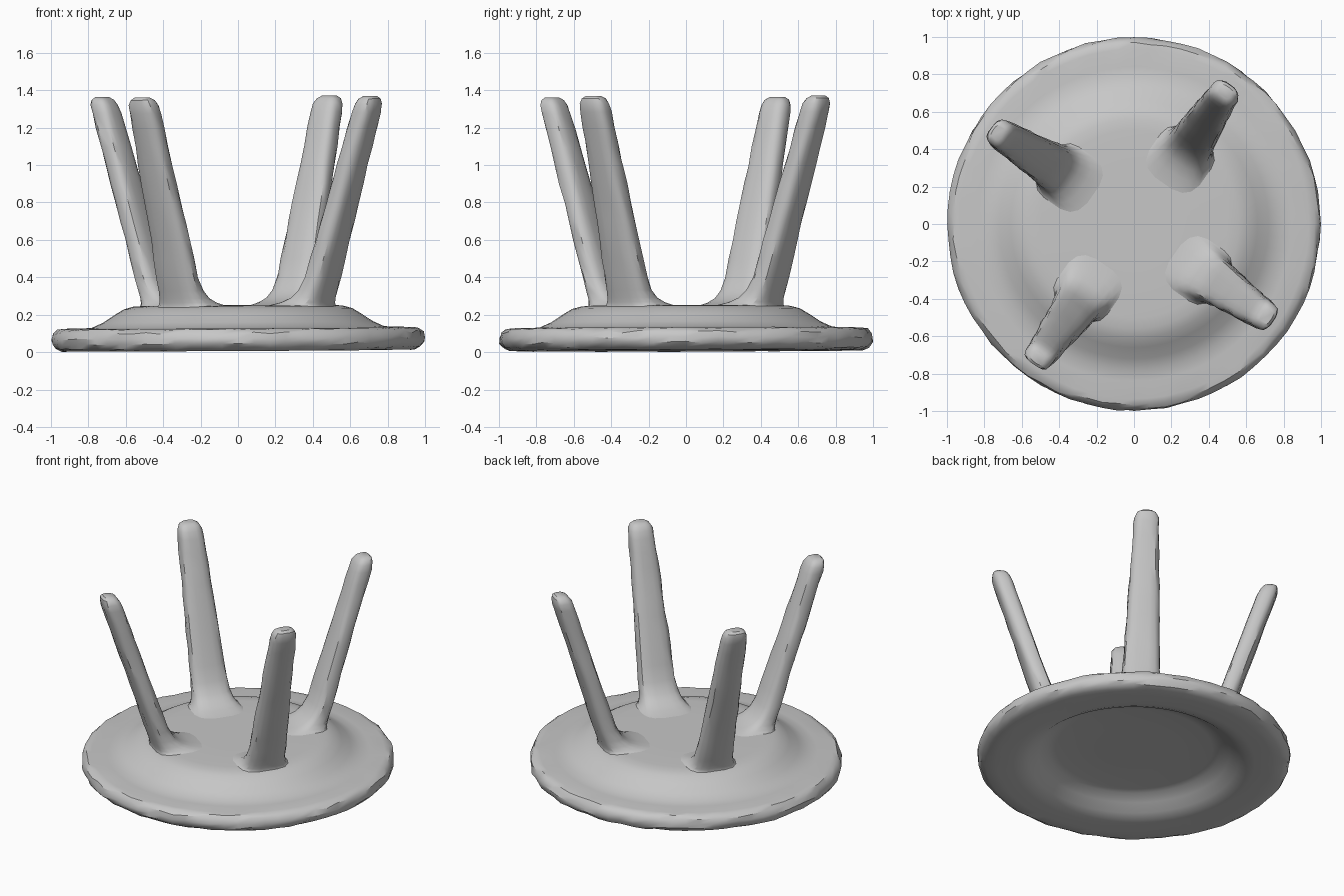
import bpy, bmesh, math, random
from mathutils import Vector

if "Cube" in bpy.data.objects:
    bpy.data.objects.remove(bpy.data.objects["Cube"])

random.seed(4)

grey = bpy.data.materials.new("plain_grey")
grey.diffuse_color = (0.57, 0.57, 0.57, 1)
grey.use_nodes = True
grey.node_tree.nodes["Principled BSDF"].inputs["Base Color"].default_value = grey.diffuse_color


def lean(p):
    # whole piece sits very slightly out of level
    return Vector((p[0], p[1], p[2] + 0.006 * p[0] + 0.003 * p[1]))


def skin(name, rings, angle):
    """Join equal-length rings of points into a capped tube."""
    bm = bmesh.new()
    loops = [[bm.verts.new(lean(p)) for p in ring] for ring in rings]
    n = len(loops[0])
    for a, b in zip(loops, loops[1:]):
        for i in range(n):
            j = (i + 1) % n
            bm.faces.new((a[i], a[j], b[j], b[i]))
    bm.faces.new(loops[0][::-1])
    bm.faces.new(loops[-1])
    bmesh.ops.recalc_face_normals(bm, faces=bm.faces)
    me = bpy.data.meshes.new(name)
    bm.to_mesh(me)
    bm.free()
    me.materials.append(grey)
    ob = bpy.data.objects.new(name, me)
    bpy.context.collection.objects.link(ob)
    bpy.ops.object.select_all(action='DESELECT')
    ob.select_set(True)
    bpy.context.view_layer.objects.active = ob
    bpy.ops.object.shade_smooth_by_angle(angle=math.radians(angle))


# Seat: dished round plate, from the underside centre round the rim to the top
# (radius, height, roughness)
profile = [
    (0.25, 0.122, 0), (0.50, 0.122, 0), (0.55, 0.114, 0), (0.61, 0.078, 0),
    (0.67, 0.036, 0), (0.72, 0.015, 0), (0.77, 0.009, 0), (0.88, 0.009, 0),
    (0.945, 0.009, 0.003), (0.978, 0.024, 0.008), (0.995, 0.048, 0.008),
    (0.998, 0.075, 0.006), (0.989, 0.105, 0.009), (0.968, 0.123, 0.006),
    (0.935, 0.129, 0.002), (0.84, 0.130, 0), (0.78, 0.135, 0),
    (0.72, 0.162, 0), (0.66, 0.202, 0), (0.61, 0.232, 0), (0.56, 0.246, 0),
    (0.50, 0.250, 0), (0.25, 0.250, 0),
]
SEG = 72
rings = []
for r, z, rough in profile:
    ring = []
    for i in range(SEG):
        a = 2 * math.pi * i / SEG
        rr = r + random.uniform(-rough, rough * 0.6)
        zz = z + random.uniform(-rough, rough) * 0.8
        ring.append((rr * math.cos(a), rr * math.sin(a), zz))
    rings.append(ring)
skin("seat", rings, 32)

# Legs: tapered, rounded bars that splay outward and flare into the seat
# (height, width, depth, inward shift of the flare)
sections = [
    (0.243, 0.36, 0.35, 0.105), (0.252, 0.325, 0.300, 0.083),
    (0.266, 0.295, 0.240, 0.055), (0.29, 0.268, 0.185, 0.029),
    (0.33, 0.250, 0.150, 0.011), (0.40, 0.238, 0.132, 0.0),
    (0.50, 0.230, 0.127, 0.0), (0.60, 0.221, 0.125, 0.0),
    (0.70, 0.213, 0.124, 0.0), (0.80, 0.204, 0.124, 0.0),
    (0.90, 0.196, 0.124, 0.0), (1.00, 0.187, 0.124, 0.0),
    (1.10, 0.178, 0.124, 0.0), (1.20, 0.170, 0.124, 0.0),
    (1.28, 0.164, 0.124, 0.0), (1.325, 0.153, 0.116, 0.0),
    (1.352, 0.126, 0.096, 0.0), (1.366, 0.080, 0.060, 0.0),
]
SIDES = 16


def soft(v):
    # squares up an ellipse into a rounded bar section
    return math.copysign(abs(v) ** 0.66, v)


def leg(name, turn, nudge):
    ang = math.radians(55)
    radial = Vector((math.cos(ang), math.sin(ang), 0))
    side = Vector((-math.sin(ang), math.cos(ang), 0))
    c, s = math.cos(turn), math.sin(turn)
    rings = []
    for z, w, d, shift in sections:
        t = (z - 0.4) / 0.9
        centre = Vector((0.322 + 0.155 * t, 0.455 + 0.235 * t, z))
        centre -= radial * shift
        rough = 0.045 if 0.35 < z < 1.34 else 0.0
        ring = []
        for i in range(SIDES):
            a = 2 * math.pi * (i + 0.5) / SIDES
            k = 1 + random.uniform(-rough, rough)
            p = centre + side * (soft(math.cos(a)) * w / 2 * k)
            p += radial * (soft(math.sin(a)) * d / 2 * k)
            # tips of some legs stray a little further out
            f = max(t, 0)
            ring.append((c * p.x - s * p.y + nudge[0] * f,
                         s * p.x + c * p.y + nudge[1] * f, p.z))
        rings.append(ring)
    skin(name, rings, 36)


legs = (("back_right", (0, 0)), ("back_left", (-0.018, 0)),
        ("front_left", (-0.022, -0.008)), ("front_right", (0, -0.006)))
for i, (place, nudge) in enumerate(legs):
    leg("leg_" + place, i * math.pi / 2, nudge)
